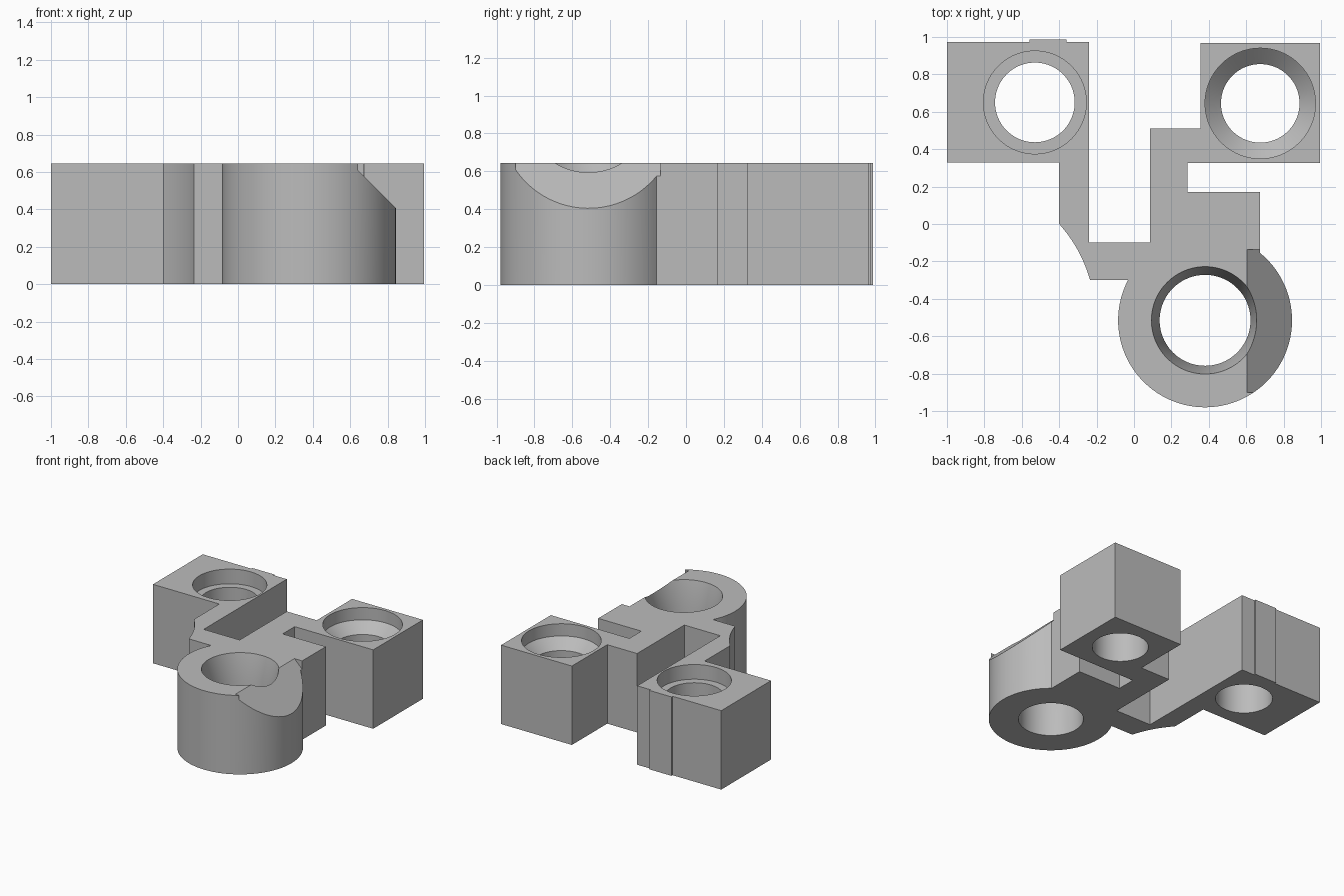
import bpy, bmesh, math

cube = bpy.data.objects.get("Cube")
if cube:
    bpy.data.objects.remove(cube)

H = 0.645
BOSS, BOSS_R = (0.38, -0.515), 0.465

grey = bpy.data.materials.new("plain grey")
grey.use_nodes = True
tone = (0.5, 0.5, 0.5, 1)
grey.diffuse_color = tone
grey.node_tree.nodes["Principled BSDF"].inputs["Base Color"].default_value = tone


def make_object(name, bm):
    bmesh.ops.recalc_face_normals(bm, faces=bm.faces)
    mesh = bpy.data.meshes.new(name)
    bm.to_mesh(mesh)
    bm.free()
    mesh.materials.append(grey)
    ob = bpy.data.objects.new(name, mesh)
    bpy.context.collection.objects.link(ob)
    return ob


def prism(name, outline, vec):
    """Extrude a closed outline of 3D points along vec."""
    bm = bmesh.new()
    face = bm.faces.new([bm.verts.new(p) for p in outline])
    top = bmesh.ops.extrude_face_region(bm, geom=[face])["geom"]
    verts = [g for g in top if isinstance(g, bmesh.types.BMVert)]
    bmesh.ops.translate(bm, vec=vec, verts=verts)
    return make_object(name, bm)


def arc(centre, r, a0, a1, n):
    angles = [math.radians(a0 + (a1 - a0) * i / n) for i in range(n + 1)]
    return [(centre[0] + r * math.cos(a), centre[1] + r * math.sin(a)) for a in angles]


def turned(name, centre, profile, n=96):
    """Solid of revolution from (radius, z) pairs, bottom to top."""
    bm = bmesh.new()
    rings = [[bm.verts.new((x, y, z)) for x, y in arc(centre, r, 0, 360 - 360 / n, n - 1)]
             for r, z in profile]
    for low, high in zip(rings, rings[1:]):
        for i in range(n):
            j = (i + 1) % n
            bm.faces.new((low[i], low[j], high[j], high[i]))
    bm.faces.new(rings[0])
    bm.faces.new(rings[-1])
    return make_object(name, bm)


# Bracket outline: left block, hollow curve, round boss, arm, right block, slot
outline = [(-1, 0.33), (-0.4, 0.33), (-0.4, 0)]
for i in range(1, 13):
    t = i / 12
    bulge = 4 * t * (1 - t)
    outline.append((-0.4 + 0.165 * t + 0.017 * bulge, -0.3 * t + 0.01 * bulge))
outline += arc(BOSS, BOSS_R, 152.5, 410.7, 80)
outline += [(0.675, 0.17), (0.285, 0.17), (0.285, 0.325), (0.995, 0.325),
            (0.995, 0.967), (0.355, 0.967), (0.355, 0.51), (0.085, 0.51),
            (0.085, -0.1), (-0.24, -0.1), (-0.24, 0.973), (-0.36, 0.973),
            (-0.36, 0.987), (-0.56, 0.987), (-0.56, 0.973), (-1, 0.973)]
body = prism("bracket_body", [(x, y, 0) for x, y in outline], (0, 0, H))

# Sloped cut on the boss, running between two end walls
slope = [(0.505, 0.745), (1.1, 0.745), (1.1, 0.15)]
cutters = [prism("boss_slope_cutter", [(x, -0.9, z) for x, z in slope], (0, 0.765, 0))]

# Stepped, countersunk and tapered holes
cutters += [
    turned("left_hole_cutter", (-0.53, 0.65),
           [(0.213, -0.1), (0.213, H - 0.12), (0.275, H - 0.12), (0.275, H + 0.1)]),
    turned("right_hole_cutter", (0.675, 0.645),
           [(0.21, -0.1), (0.21, H - 0.18), (0.295, H - 0.1), (0.295, H + 0.1)]),
    turned("boss_hole_cutter", BOSS,
           [(0.243, -0.1), (0.243, H - 0.2), (0.287, H), (0.287, H + 0.1)]),
]

bpy.context.view_layer.objects.active = body
body.select_set(True)
for cutter in cutters:
    cutter.hide_render = True
    cut = body.modifiers.new(cutter.name, 'BOOLEAN')
    cut.operation = 'DIFFERENCE'
    cut.solver = 'EXACT'
    cut.object = cutter
    bpy.ops.object.modifier_apply(modifier=cut.name)
    bpy.data.objects.remove(cutter)

bpy.ops.object.shade_smooth_by_angle(angle=math.radians(25))
